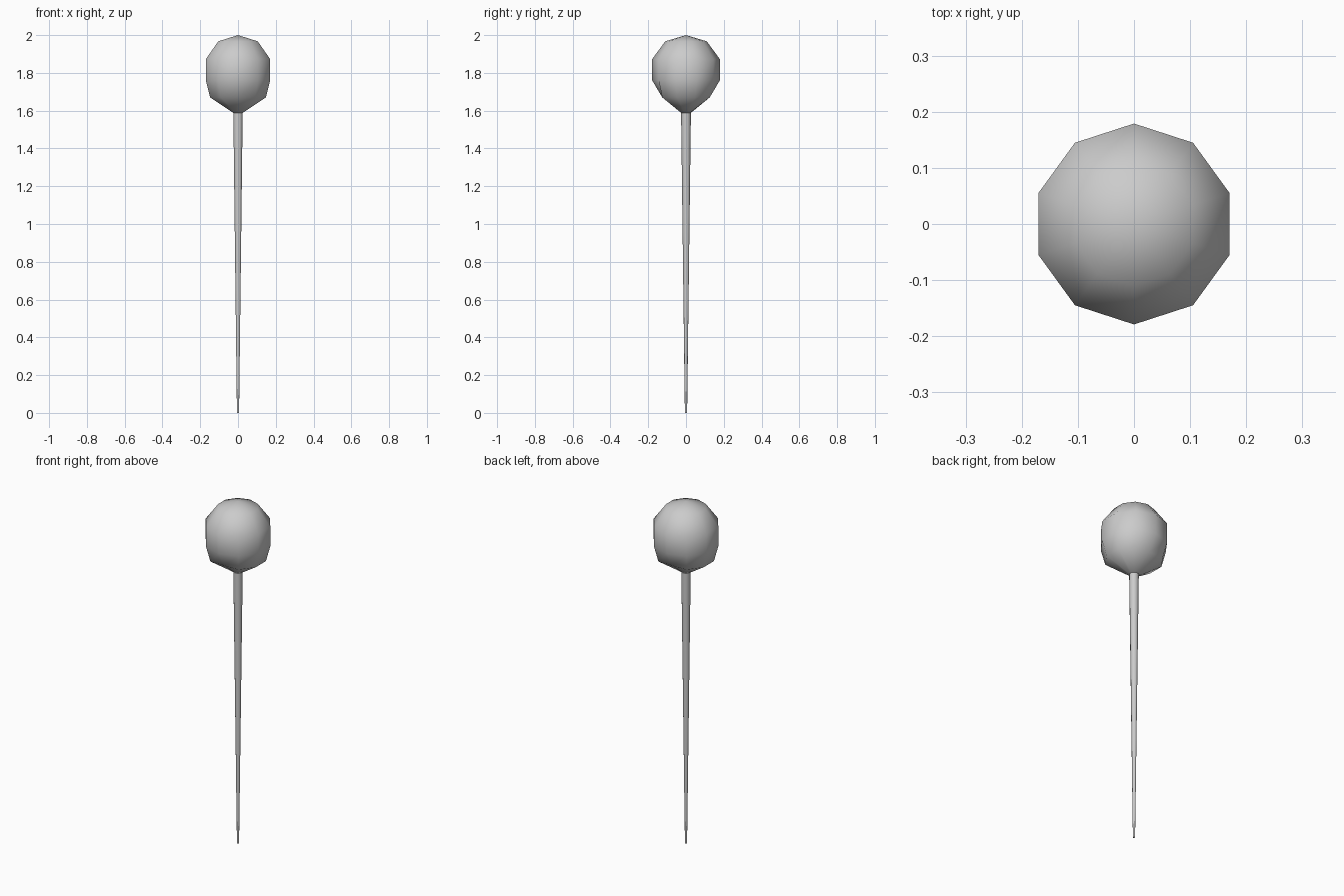
import bpy, bmesh
from math import cos, sin, pi

if "Cube" in bpy.data.objects:
    bpy.data.objects.remove(bpy.data.objects["Cube"])


def lathe(name, profile, sides, start, angle, clamp=None):
    """Revolve (radius, z) points; clamp = index of a ring flattened at its +y/-y corners."""
    bm = bmesh.new()
    rings = []
    for k, (r, z) in enumerate(profile):
        if r == 0:
            rings.append([bm.verts.new((0, 0, z))] * sides)
            continue
        ring = []
        for i in range(sides):
            a = start + 2 * pi * i / sides
            y = r * sin(a)
            if k == clamp:
                y = max(-0.809 * r, min(0.809 * r, y))
            ring.append(bm.verts.new((r * cos(a), y, z)))
        rings.append(ring)
    for low, high in zip(rings, rings[1:]):
        for i in range(sides):
            j = (i + 1) % sides
            corners = list(dict.fromkeys((low[i], low[j], high[j], high[i])))
            bm.faces.new(corners)
    for ring in (rings[0], rings[-1]):
        if len(set(ring)) > 1:
            bm.faces.new(ring)
    bmesh.ops.recalc_face_normals(bm, faces=bm.faces)
    mesh = bpy.data.meshes.new(name)
    bm.to_mesh(mesh)
    bm.free()
    obj = bpy.data.objects.new(name, mesh)
    bpy.context.collection.objects.link(obj)
    bpy.ops.object.select_all(action='DESELECT')
    obj.select_set(True)
    bpy.context.view_layer.objects.active = obj
    bpy.ops.object.shade_smooth_by_angle(angle=angle)
    return obj


# Rounded head, ten sides, drawn in to a narrow neck
lathe("head", [(0.024, 1.587), (0.155, 1.67), (0.179, 1.76),
               (0.179, 1.873), (0.11, 1.967), (0, 2.0)],
      10, pi / 2, pi, clamp=1)

# Slender stem tapering to the ground
lathe("stem", [(0.006, 0), (0.026, 1.59)], 10, pi / 2, pi / 3)
